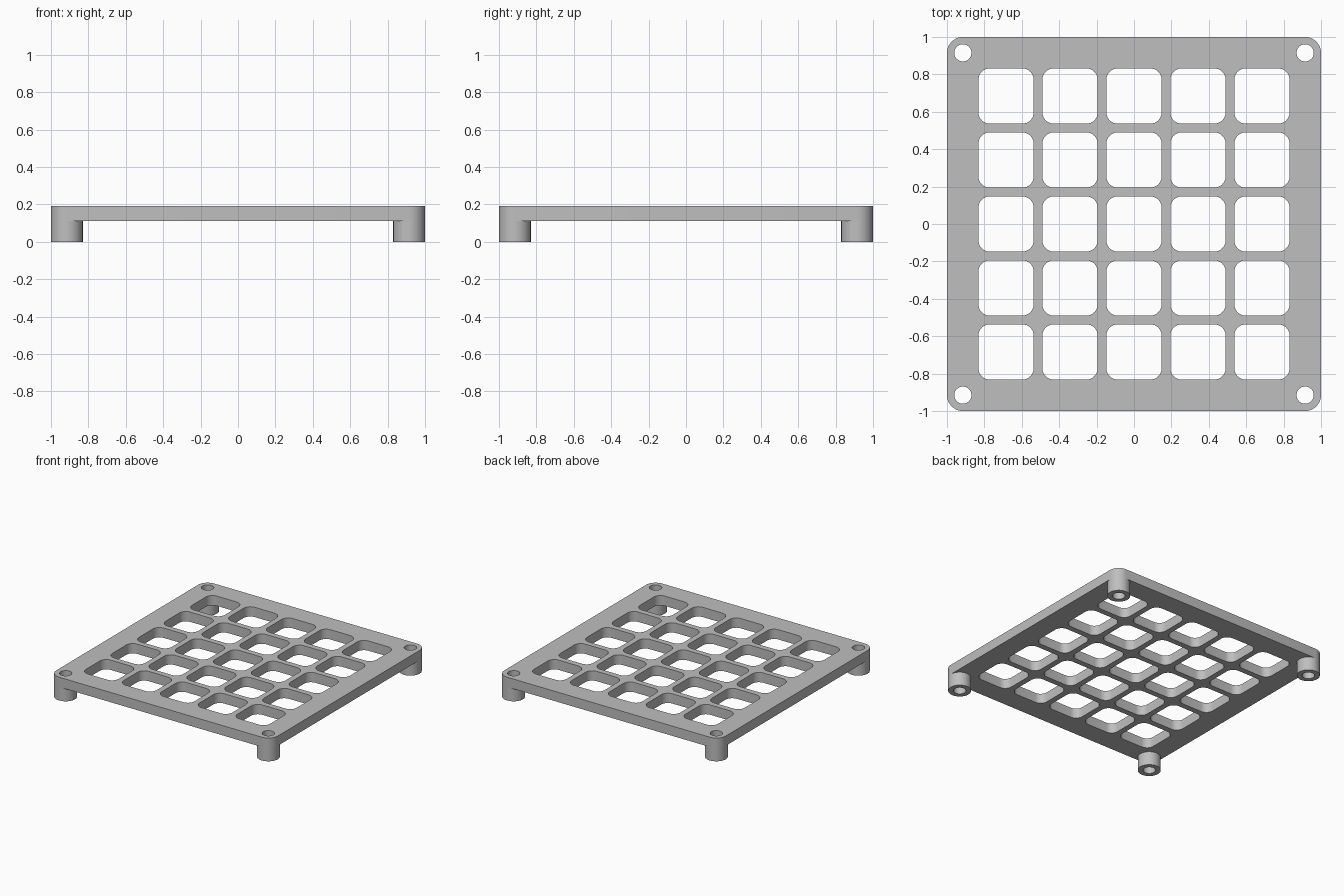
import bpy, bmesh, math

cube = bpy.data.objects.get("Cube")
if cube:
    bpy.data.objects.remove(cube, do_unlink=True)

PLATE_BOTTOM, PLATE_TOP = 0.11, 0.19
CORNER_R = 0.085            # plate corners share the post radius
POST_AT = 1 - CORNER_R
HOLE_R = 0.046
PITCH, CELL, CELL_R = 0.342, 0.295, 0.06

grey = bpy.data.materials.new("mid grey")
grey.use_nodes = True
colour = (0.52, 0.52, 0.52, 1)
grey.diffuse_color = colour
grey.node_tree.nodes["Principled BSDF"].inputs["Base Color"].default_value = colour


def rounded_square(cx, cy, half, radius, steps=8):
    """Outline of a square with rounded corners; a circle when half == radius."""
    points = []
    for quarter in range(4):
        mid = math.pi / 4 + quarter * math.pi / 2
        ox = cx + math.copysign(half - radius, math.cos(mid))
        oy = cy + math.copysign(half - radius, math.sin(mid))
        last = steps if half == radius else steps + 1
        for i in range(last):
            a = (quarter + i / steps) * math.pi / 2
            points.append((ox + radius * math.cos(a), oy + radius * math.sin(a)))
    return points


def extruded(name, outlines, z0, z1):
    """Solid from nested outlines: the first is the border, the rest are holes."""
    curve = bpy.data.curves.new(name + " profile", "CURVE")
    curve.dimensions = "2D"
    curve.fill_mode = "BOTH"
    curve.extrude = (z1 - z0) / 2
    for outline in outlines:
        spline = curve.splines.new("POLY")
        spline.points.add(len(outline) - 1)
        for point, (x, y) in zip(spline.points, outline):
            point.co = (x, y, 0, 1)
        spline.use_cyclic_u = True
    helper = bpy.data.objects.new(name + " helper", curve)
    bpy.context.collection.objects.link(helper)
    bpy.context.view_layer.update()
    graph = bpy.context.evaluated_depsgraph_get()
    mesh = bpy.data.meshes.new_from_object(helper.evaluated_get(graph))
    bpy.data.objects.remove(helper, do_unlink=True)
    bpy.data.curves.remove(curve)

    bm = bmesh.new()
    bm.from_mesh(mesh)
    bmesh.ops.remove_doubles(bm, verts=bm.verts, dist=0.0001)
    bmesh.ops.translate(bm, verts=bm.verts, vec=(0, 0, (z0 + z1) / 2))
    bmesh.ops.recalc_face_normals(bm, faces=bm.faces)
    bm.to_mesh(mesh)
    bm.free()
    mesh.materials.clear()
    mesh.materials.append(grey)
    obj = bpy.data.objects.new(name, mesh)
    bpy.context.collection.objects.link(obj)
    bpy.ops.object.select_all(action="DESELECT")
    obj.select_set(True)
    bpy.context.view_layer.objects.active = obj
    bpy.ops.object.shade_smooth_by_angle(angle=math.radians(30))
    return obj


corners = {
    "front_left": (POST_AT, -POST_AT),
    "front_right": (-POST_AT, -POST_AT),
    "back_left": (POST_AT, POST_AT),
    "back_right": (-POST_AT, POST_AT),
}

# Grid plate: rounded border, five by five windows, four screw holes
outlines = [rounded_square(0, 0, 1, CORNER_R)]
for col in range(-2, 3):
    for row in range(-2, 3):
        outlines.append(rounded_square(col * PITCH, row * PITCH, CELL / 2, CELL_R))
for x, y in corners.values():
    outlines.append(rounded_square(x, y, HOLE_R, HOLE_R))
extruded("grid_plate", outlines, PLATE_BOTTOM, PLATE_TOP)

# Hollow corner posts
for side, (x, y) in corners.items():
    rings = [rounded_square(x, y, r, r) for r in (CORNER_R, HOLE_R)]
    extruded(side + "_post", rings, 0, PLATE_BOTTOM)
